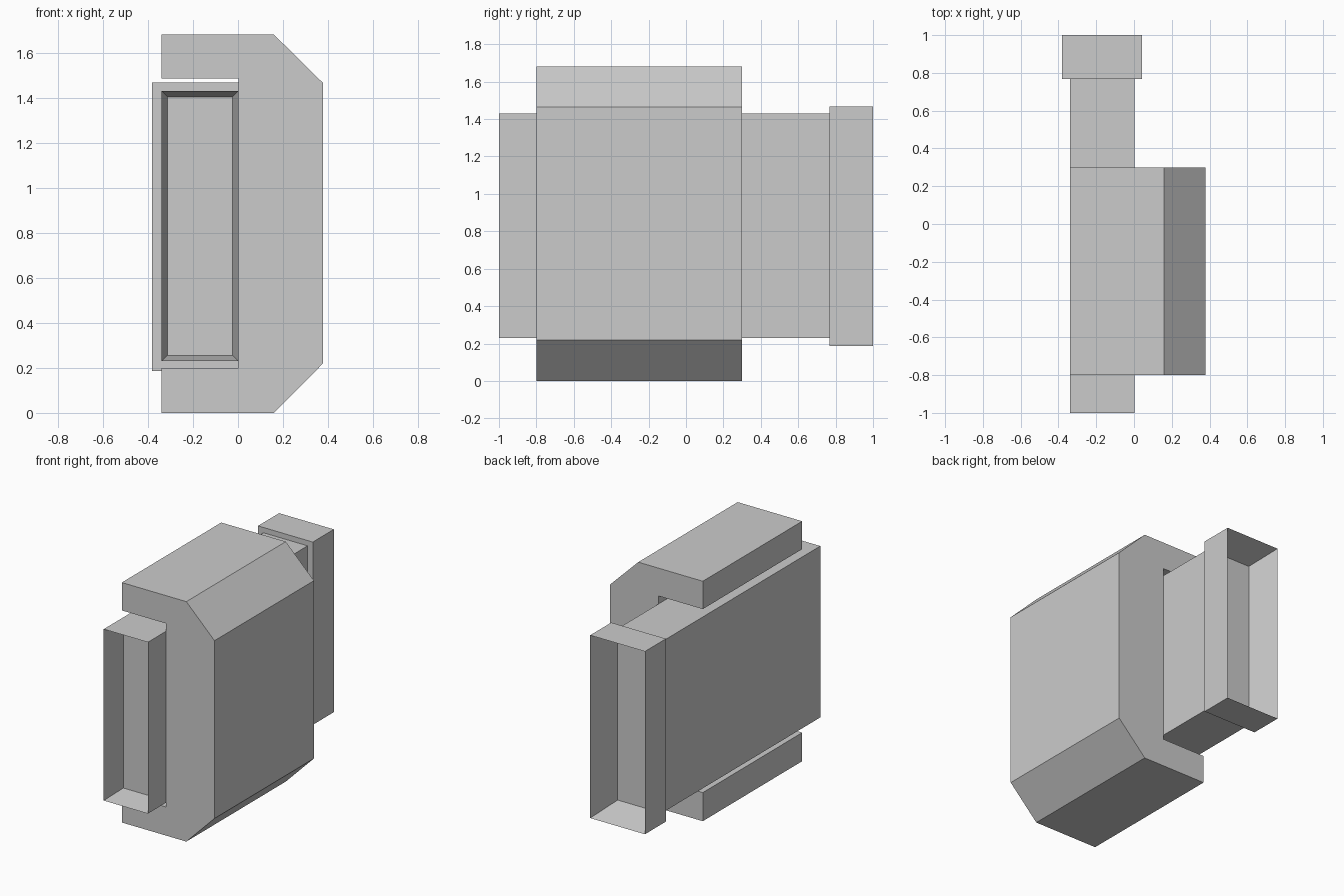
import bpy, bmesh
from mathutils import Vector

if "Cube" in bpy.data.objects:
    bpy.data.objects.remove(bpy.data.objects["Cube"])


def finish(name, bm):
    bmesh.ops.recalc_face_normals(bm, faces=bm.faces)
    mesh = bpy.data.meshes.new(name)
    bm.to_mesh(mesh)
    bm.free()
    obj = bpy.data.objects.new(name, mesh)
    bpy.context.collection.objects.link(obj)
    return obj


def extrude_profile(name, points, y0, y1):
    """Extrude an XZ outline along y."""
    bm = bmesh.new()
    face = bm.faces.new([bm.verts.new((x, y0, z)) for x, z in points])
    moved = bmesh.ops.extrude_face_region(bm, geom=[face], use_keep_orig=True)["geom"]
    verts = [g for g in moved if isinstance(g, bmesh.types.BMVert)]
    bmesh.ops.translate(bm, verts=verts, vec=(0, y1 - y0, 0))
    return finish(name, bm)


def recessed_box(name, lo, hi, side, rim, depth):
    """Box with a rimmed pocket sunk into its front (side=-1) or back (side=1)."""
    lo, hi = Vector(lo), Vector(hi)
    bm = bmesh.new()
    bmesh.ops.create_cube(bm, size=1)
    for v in bm.verts:
        v.co = Vector([(a + b) / 2 + c * (b - a) for a, b, c in zip(lo, hi, v.co)])
    bm.normal_update()
    face = next(f for f in bm.faces if f.normal.y * side > 0.9)
    bmesh.ops.inset_region(bm, faces=[face], thickness=rim, use_even_offset=True)
    bmesh.ops.translate(bm, verts=face.verts, vec=(0, -side * depth, 0))
    return finish(name, bm)


# C-shaped housing: lower half outline, then the matching upper half
housing = [(-0.34, 0.20), (-0.34, 0), (0.16, 0), (0.378, 0.22),
           (0.378, 1.465), (0.16, 1.68), (-0.34, 1.68), (-0.34, 1.485),
           (0.002, 1.485), (0.002, 0.20)]
extrude_profile("housing", housing, -0.80, 0.30)

# Long duct held in the housing, with a shallow pocket at the front
recessed_box("duct", (-0.34, -1.0, 0.23), (0.002, 0.77, 1.43), -1, 0.026, 0.18)

# Wider collar at the back end, with its own pocket
recessed_box("rear_collar", (-0.382, 0.767, 0.187), (0.042, 1.0, 1.467), 1, 0.055, 0.225)
